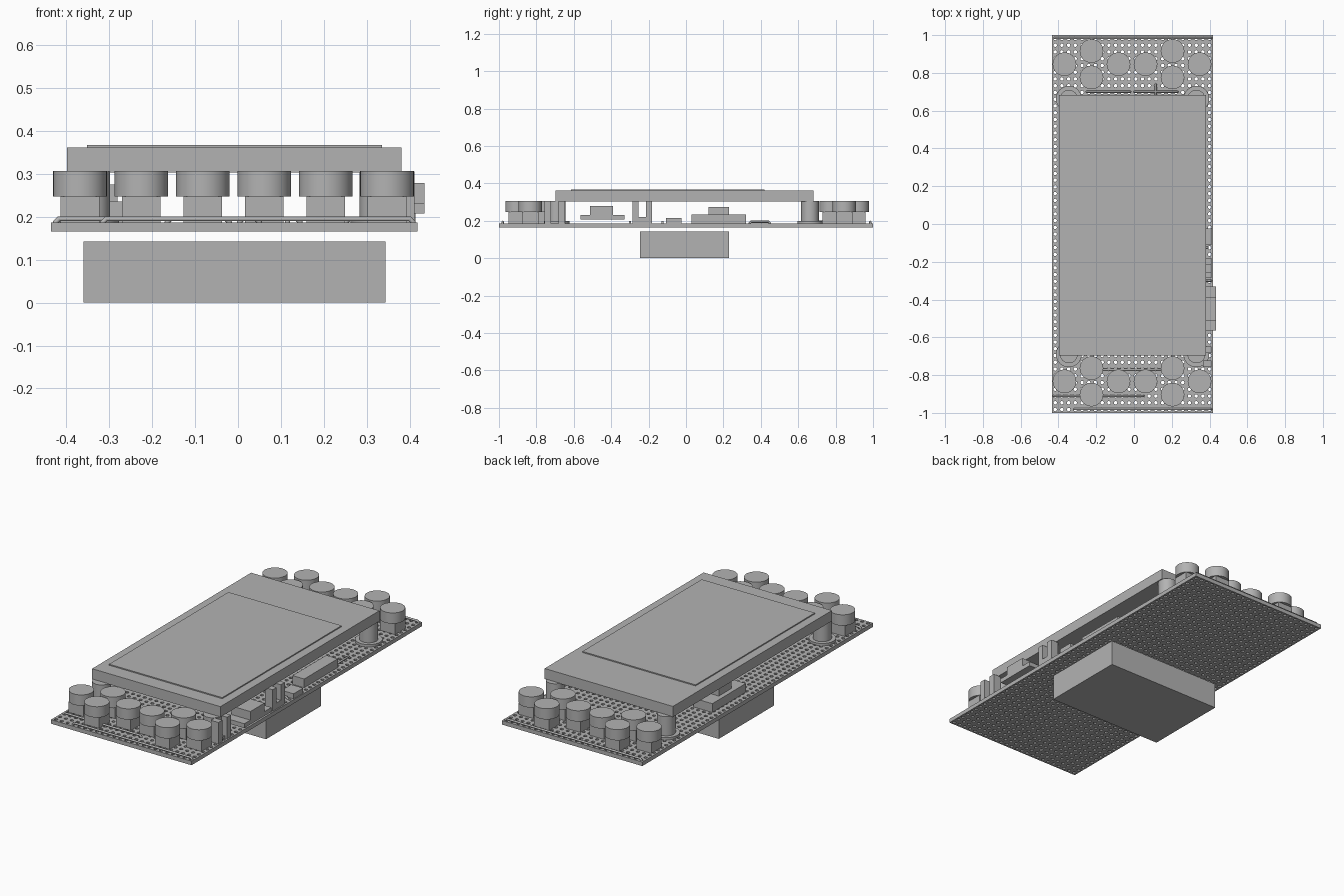
import bpy, bmesh, math

cube = bpy.data.objects.get("Cube")
if cube:
    bpy.data.objects.remove(cube, do_unlink=True)

grey = bpy.data.materials.new("plain_grey")
grey.use_nodes = True
shade = (0.45, 0.45, 0.45, 1)
grey.diffuse_color = shade
grey.node_tree.nodes["Principled BSDF"].inputs["Base Color"].default_value = shade

TOP = 0.187          # upper face of the board
CAP = 0.305          # underside of the display


def finish(name, bm):
    mesh = bpy.data.meshes.new(name)
    bm.to_mesh(mesh)
    bm.free()
    mesh.materials.append(grey)
    ob = bpy.data.objects.new(name, mesh)
    bpy.context.collection.objects.link(ob)
    return ob


def box(name, x, y, z):
    bm = bmesh.new()
    bmesh.ops.create_cube(bm, size=1)
    for v in bm.verts:
        for i, (lo, hi) in enumerate((x, y, z)):
            v.co[i] = (lo + hi) / 2 + v.co[i] * (hi - lo)
    return finish(name, bm)


def lathe(name, x, y, profile, steps=40):
    """Round part spun from (radius, height) points."""
    bm = bmesh.new()
    vs = [bm.verts.new((r, 0, z)) for r, z in profile]
    edges = [bm.edges.new(p) for p in zip(vs, vs[1:])]
    bmesh.ops.spin(bm, geom=vs + edges, cent=(0, 0, 0), axis=(0, 0, 1),
                   angle=math.tau, steps=steps)
    bmesh.ops.remove_doubles(bm, verts=bm.verts, dist=0.0001)
    bmesh.ops.recalc_face_normals(bm, faces=bm.faces)
    ob = finish(name, bm)
    ob.location = (x, y, 0)
    bpy.ops.object.select_all(action='DESELECT')
    ob.select_set(True)
    bpy.context.view_layer.objects.active = ob
    bpy.ops.object.shade_smooth_by_angle()
    return ob


def wire(name, a, b):
    """Insulated wire whose ends dip into the board."""
    curve = bpy.data.curves.new(name, 'CURVE')
    curve.dimensions = '3D'
    curve.bevel_depth = 0.006
    curve.bevel_resolution = 2
    curve.use_fill_caps = True
    spline = curve.splines.new('POLY')
    dx, dy = b[0] - a[0], b[1] - a[1]
    t = 0.008 / math.hypot(dx, dy)
    path = [(0, TOP - 0.01), (0, TOP), (t, 0.195), (1 - t, 0.195), (1, TOP), (1, TOP - 0.01)]
    spline.points.add(len(path) - 1)
    for p, (f, z) in zip(spline.points, path):
        p.co = (a[0] + dx * f, a[1] + dy * f, z, 1)
    curve.materials.append(grey)
    bpy.context.collection.objects.link(bpy.data.objects.new(name, curve))


# Perforated board: one holed cell, repeated and thickened
cols, rows = 24, 56
px, py = 0.853 / cols, 2 / rows
bm = bmesh.new()
inner, outer = [], []
for k in range(8):
    c, s = math.cos(k * math.pi / 4), math.sin(k * math.pi / 4)
    inner.append(bm.verts.new((0.0095 * c, 0.0095 * s, 0)))
    outer.append(bm.verts.new((round(c) * px / 2, round(s) * py / 2, 0)))
for k in range(8):
    n = (k + 1) % 8
    bm.faces.new((inner[k], outer[k], outer[n], inner[n]))
board = finish("perforated_board", bm)
board.location = (-0.435 + px / 2, -1 + py / 2, TOP)
for axis, count, step in ((0, cols, px), (1, rows, py)):
    arr = board.modifiers.new("repeat", 'ARRAY')
    arr.count = count
    arr.use_relative_offset = False
    arr.use_constant_offset = True
    offset = [0, 0, 0]
    offset[axis] = step
    arr.constant_offset_displace = offset
    arr.use_merge_vertices = True
    arr.merge_threshold = 0.001
solid = board.modifiers.new("thickness", 'SOLIDIFY')
solid.thickness = 0.022
solid.offset = -1

# Battery below, display above
box("battery_box", (-0.36, 0.343), (-0.247, 0.23), (0, 0.142))
box("display_body", (-0.398, 0.381), (-0.697, 0.682), (0.303, 0.361))
box("display_glass", (-0.352, 0.335), (-0.615, 0.42), (0.361, 0.367))

# Standoffs with a wide foot
for x in (-0.345, 0.33):
    for y in (-0.69, 0.663):
        lathe("standoff", x, y, [(0, TOP), (0.068, TOP), (0.068, 0.2), (0.047, 0.2),
                                 (0.047, CAP), (0, CAP)])

# Push buttons: two clusters of four at each end
low, high = 0.247, 0.306
for y, front in ((-0.833, True), (0.846, False)):
    for cx in (-0.225, 0.204):
        for dx, dy in ((-0.143, 0), (0.143, 0), (0, -0.07), (0, 0.07)):
            bx, by = cx + dx, y + dy
            box("button_base", (bx - 0.045, bx + 0.045), (by - 0.045, by + 0.045), (TOP, low))
            lathe("button_cap", bx, by, [(0, low), (0.0625, low), (0.0625, high), (0, high)])

# Upright pin strips on the right edge
for y in (-0.74, -0.665, -0.27, -0.198):
    box("pin_strip", (0.365, 0.411), (y - 0.017, y + 0.017), (TOP, CAP))
box("strip_link", (0.365, 0.411), (-0.255, -0.213), (TOP, 0.22))
box("small_chip", (0.34, 0.413), (-0.108, -0.025), (TOP, 0.215))

# Side connector with its plug
box("connector_base", (0.29, 0.434), (-0.565, -0.33), (0.207, 0.231))
box("connector_plug", (0.32, 0.434), (-0.513, -0.39), (0.231, 0.278))

# Parts beneath the display
box("right_module", (0.31, 0.381), (0.03, 0.322), (TOP, 0.235))
box("left_module", (-0.385, -0.27), (0.03, 0.322), (TOP, 0.235))
box("left_module_chip", (-0.36, -0.28), (0.12, 0.23), (0.235, 0.275))

# Wires
for a, b in (((-0.42, 0.985), (0.408, 0.985)), ((-0.25, 0.7), (-0.02, 0.7)),
             ((0.003, 0.7), (0.23, 0.7)), ((0.115, 0.66), (0.115, 0.74)),
             ((-0.165, -0.77), (0.145, -0.77)), ((-0.425, -0.91), (0.05, -0.91)),
             ((-0.315, -0.98), (0.408, -0.98)), ((0.36, 0.34), (0.36, 0.45)),
             ((0.3, -0.3), (0.408, -0.3)), ((0.25, -0.125), (0.39, -0.125))):
    wire("wire", a, b)
